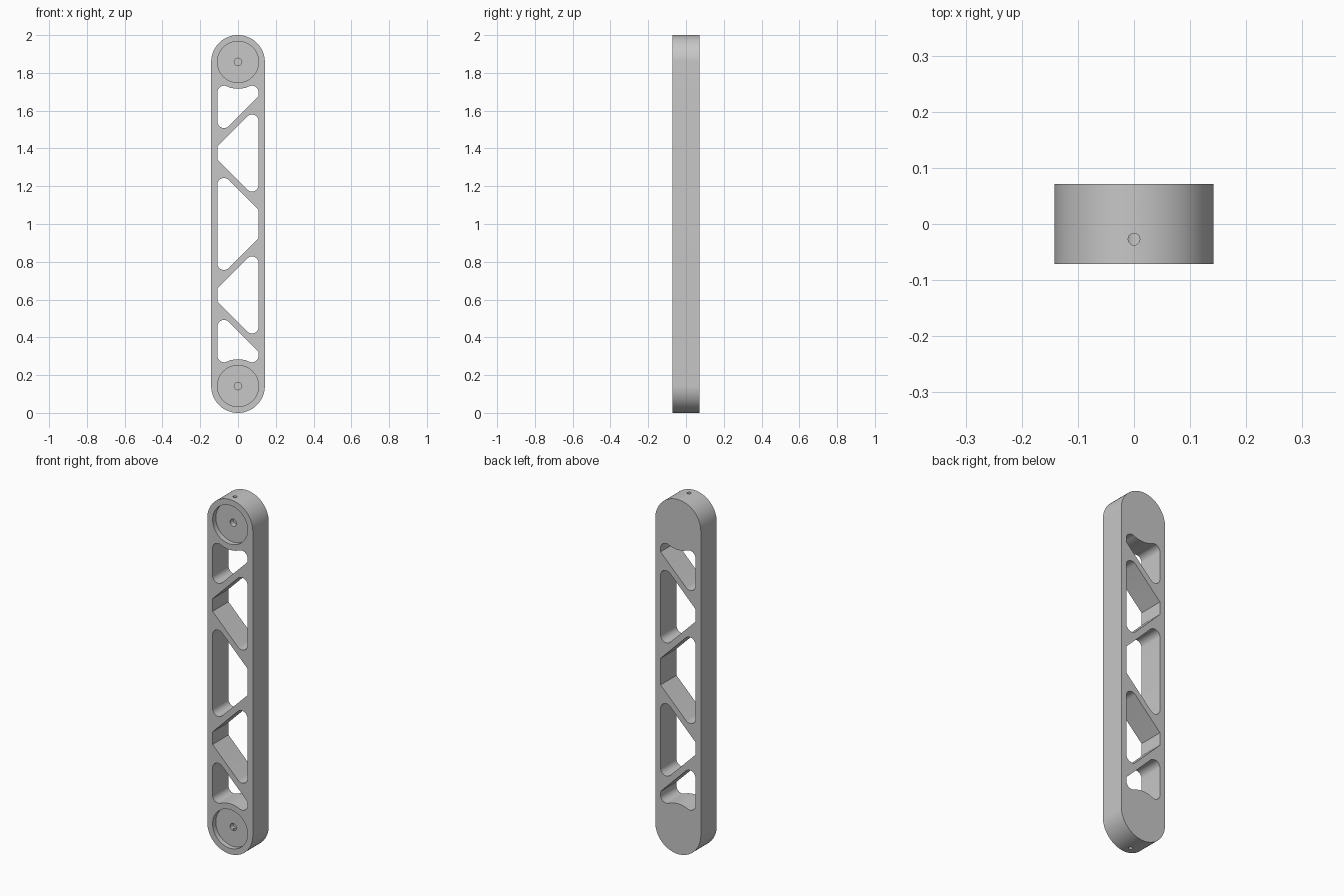
import bpy, bmesh
from math import radians, cos, sin, sqrt, atan2, degrees
from mathutils import Matrix

if "Cube" in bpy.data.objects:
    bpy.data.objects.remove(bpy.data.objects["Cube"])

HALF_T = 0.071          # half thickness in y
R = 0.142               # end radius
PIVOT = 2 - R           # height of the upper pivot
W = 0.109               # half width of the windows
F = 0.035               # fillet radius in the windows


def arc(cx, cz, r, a0, a1, n=12):
    """Points on an arc, angles in degrees."""
    angles = [radians(a0 + (a1 - a0) * i / n) for i in range(n + 1)]
    return [(cx + r * cos(a), cz + r * sin(a)) for a in angles]


def flip(points):
    """Mirror an outline about the middle height."""
    return [(x, 2 - z) for x, z in reversed(points)]


def prism(name, points, y0, y1):
    """Extrude an x-z outline from y0 to y1."""
    bm = bmesh.new()
    face = bm.faces.new([bm.verts.new((x, y0, z)) for x, z in points])
    new = bmesh.ops.extrude_face_region(bm, geom=[face])["geom"]
    moved = [v for v in new if isinstance(v, bmesh.types.BMVert)]
    bmesh.ops.translate(bm, verts=moved, vec=(0, y1 - y0, 0))
    # The extrusion keeps the first cap, so the solid is closed
    bmesh.ops.recalc_face_normals(bm, faces=bm.faces)
    mesh = bpy.data.meshes.new(name)
    bm.to_mesh(mesh)
    bm.free()
    obj = bpy.data.objects.new(name, mesh)
    bpy.context.collection.objects.link(obj)
    return obj


def disc(name, z, r, y0, y1, n):
    return prism(name, arc(0, z, r, 0, 360, n)[:-1], y0, y1)


def cut(body, cutter):
    """Subtract the cutter and discard it."""
    bpy.context.view_layer.objects.active = body
    mod = body.modifiers.new("cut", "BOOLEAN")
    mod.operation = "DIFFERENCE"
    mod.solver = "EXACT"
    mod.object = cutter
    bpy.ops.object.modifier_apply(modifier=mod.name)
    bpy.data.objects.remove(cutter)


# Link body: a bar with round ends
body = prism("link_arm",
             arc(0, PIVOT, R, 0, 180, 48) + arc(0, R, R, 180, 360, 48),
             -HALF_T, HALF_T)


# Truss windows
def acute(side, vertex, up):
    """Fillet of a 45 degree corner on one side wall."""
    k = F * (1 + sqrt(2))
    cz = vertex - k if up else vertex + k
    pts = arc(F - W, cz, F, 180, 45 if up else 315)
    return [(-side * x, z) for x, z in pts]


# End window, hugging the round pivot boss
dz = sqrt((R + F) ** 2 - (W - F) ** 2)
boss = degrees(atan2(dz, W - F))
left_lobe = arc(F - W, PIVOT - dz, F, 180, boss)
under_boss = arc(0, PIVOT, R, 180 + boss, 360 - boss, 20)[1:-1]
right_lobe = [(-x, z) for x, z in reversed(left_lobe)]
low = 1.676
end_window = (left_lobe + under_boss + right_lobe + [(W, low)]
              + acute(-1, low - 2 * W, False)[::-1])

# Tall windows with alternating direction
side_window = ([(-W, 1.34), (-W, 1.411)]
               + acute(1, 1.411 + 2 * W, True)[::-1]
               + acute(1, 1.34 - 2 * W, False))
mid = 1.075
middle_window = (acute(-1, mid + 2 * W, True) + [(W, mid), (W, 2 - mid)]
                 + acute(-1, 2 - mid - 2 * W, False)[::-1])

for outline in (end_window, flip(end_window), side_window,
                flip(side_window), middle_window):
    cut(body, prism("window_cutter", outline, -0.2, 0.2))

# Round pockets, centre holes and end channels
FLOOR = -HALF_T + 0.0285
for z, end in ((PIVOT, 2.05), (R, -0.05)):
    cut(body, disc("pocket_cutter", z, W, -0.2, FLOOR, 64))
    cut(body, disc("centre_hole_cutter", z, 0.02, -0.2, -0.012, 24))
    bm = bmesh.new()
    bmesh.ops.create_cone(bm, cap_ends=True, segments=20, radius1=0.0105,
                          radius2=0.0105, depth=abs(end - z),
                          matrix=Matrix.Translation((0, -0.027, (z + end) / 2)))
    mesh = bpy.data.meshes.new("channel_cutter")
    bm.to_mesh(mesh)
    bm.free()
    channel = bpy.data.objects.new("channel_cutter", mesh)
    bpy.context.collection.objects.link(channel)
    cut(body, channel)

# Plain grey finish
grey = bpy.data.materials.new("plain grey")
grey.use_nodes = True
colour = (0.57, 0.57, 0.57, 1)
grey.diffuse_color = colour
grey.node_tree.nodes["Principled BSDF"].inputs["Base Color"].default_value = colour
body.data.materials.clear()
body.data.materials.append(grey)
for poly in body.data.polygons:
    poly.material_index = 0

bpy.ops.object.select_all(action="DESELECT")
body.select_set(True)
bpy.context.view_layer.objects.active = body
bpy.ops.object.shade_smooth_by_angle(angle=radians(30))
